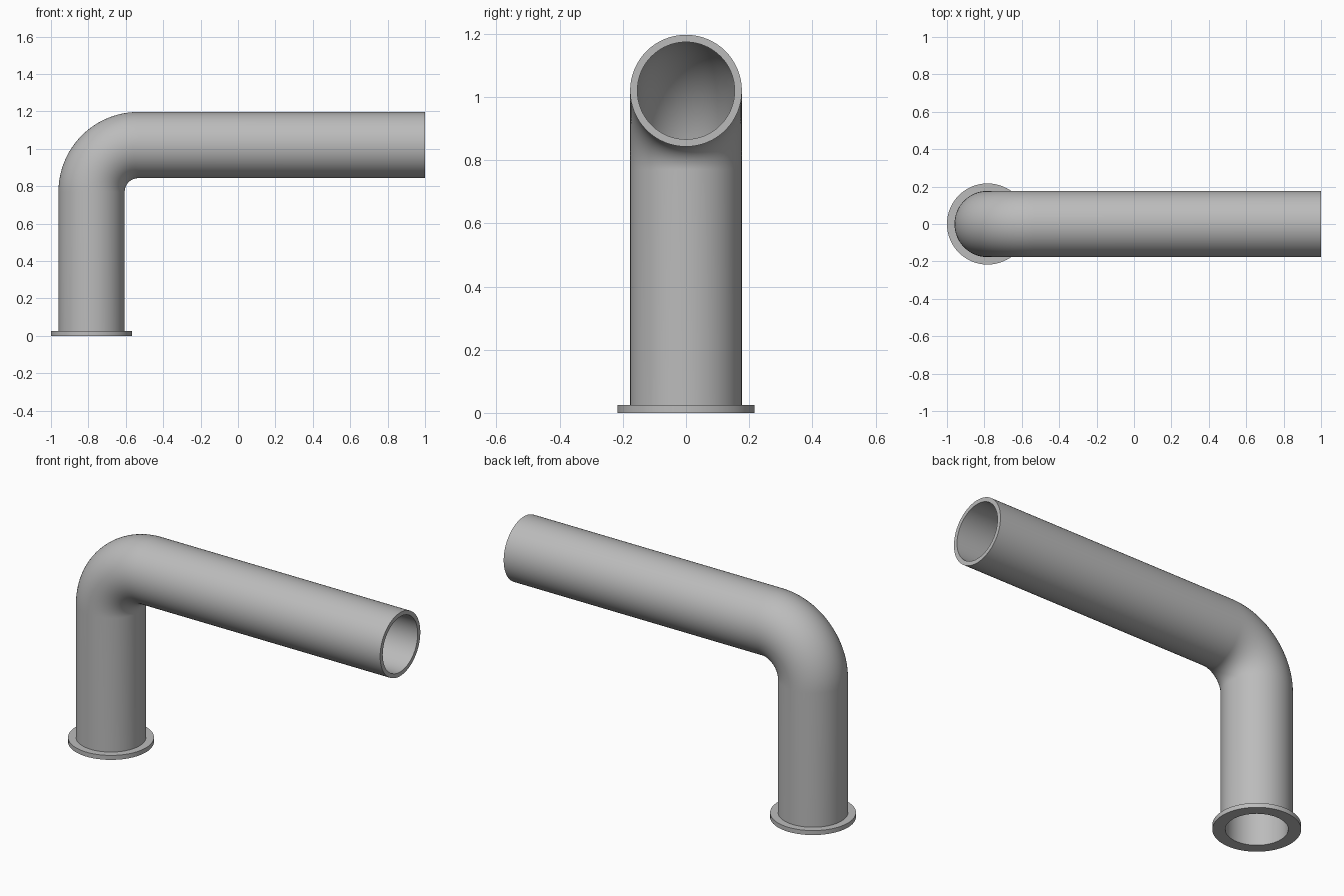
import bpy
import bmesh
from math import sin, cos, pi, radians
from mathutils import Vector

cube = bpy.data.objects.get("Cube")
if cube:
    bpy.data.objects.remove(cube, do_unlink=True)

SIDES = 64
OUTER, INNER = 0.177, 0.154
FLANGE_RADIUS, FLANGE_HEIGHT = 0.217, 0.025
POST_X, ARM_Z, BEND = -0.783, 1.02, 0.25
ARM_END = 1.0

metal = bpy.data.materials.new("grey metal")
metal.use_nodes = True
grey = (0.5, 0.5, 0.5, 1)
metal.diffuse_color = grey
metal.node_tree.nodes["Principled BSDF"].inputs["Base Color"].default_value = grey


def sweep(name, stations, closed):
    """Skin rings given as (centre, tilt from vertical, radius)."""
    bm = bmesh.new()
    rings = []
    for centre, tilt, radius in stations:
        across = Vector((cos(tilt), 0, -sin(tilt)))
        side = Vector((0, 1, 0))
        rings.append([bm.verts.new(centre + radius * (across * cos(a) + side * sin(a)))
                      for a in (2 * pi * i / SIDES for i in range(SIDES))])
    pairs = list(zip(rings, rings[1:]))
    if closed:
        pairs.append((rings[-1], rings[0]))
    for low, high in pairs:
        for i in range(SIDES):
            j = (i + 1) % SIDES
            bm.faces.new((low[i], low[j], high[j], high[i]))
    bmesh.ops.recalc_face_normals(bm, faces=bm.faces)
    mesh = bpy.data.meshes.new(name)
    bm.to_mesh(mesh)
    bm.free()
    mesh.materials.append(metal)
    obj = bpy.data.objects.new(name, mesh)
    bpy.context.collection.objects.link(obj)
    bpy.ops.object.select_all(action='DESELECT')
    obj.select_set(True)
    bpy.context.view_layer.objects.active = obj
    bpy.ops.object.shade_smooth_by_angle(angle=radians(35))
    return obj


# Pipe centreline: upright post, quarter bend, horizontal arm
path = [(Vector((POST_X, 0, FLANGE_HEIGHT)), 0)]
STEPS = 24
for k in range(STEPS + 1):
    t = pi / 2 * k / STEPS
    path.append((Vector((POST_X + BEND * (1 - cos(t)), 0,
                         ARM_Z - BEND + BEND * sin(t))), t))
path.append((Vector((ARM_END, 0, ARM_Z)), pi / 2))

# Hollow pipe: up the outside, over the open rim, back down the bore
sweep("bent_pipe",
      [(c, t, OUTER) for c, t in path] + [(c, t, INNER) for c, t in reversed(path)],
      closed=True)

# Flat ring flange at the foot
bottom = Vector((POST_X, 0, 0))
top = Vector((POST_X, 0, FLANGE_HEIGHT))
sweep("base_flange",
      [(bottom, 0, INNER), (bottom, 0, FLANGE_RADIUS),
       (top, 0, FLANGE_RADIUS), (top, 0, INNER)],
      closed=True)
